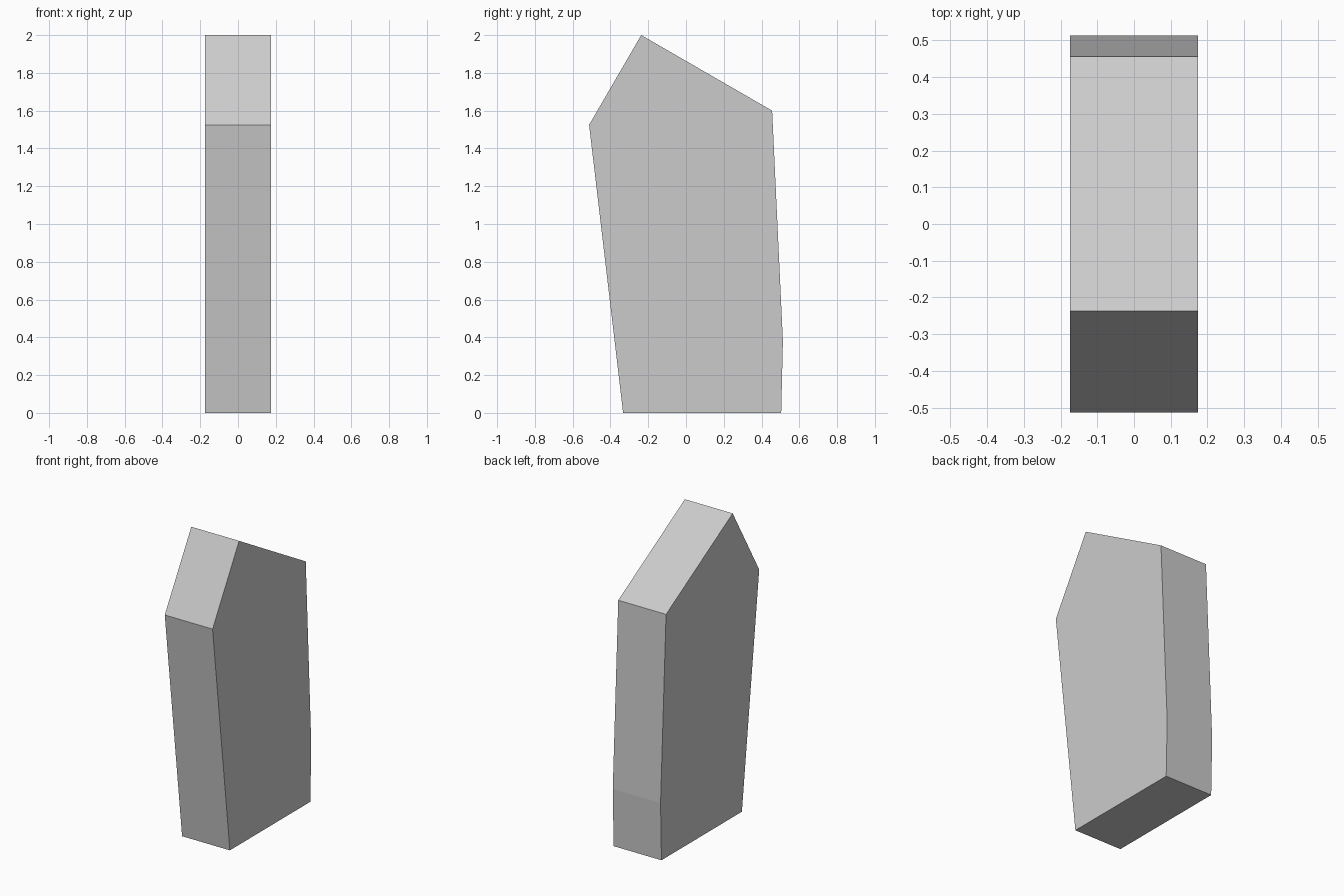
import bpy
import bmesh

if "Cube" in bpy.data.objects:
    bpy.data.objects.remove(bpy.data.objects["Cube"])

HALF_WIDTH = 0.174

# Side outline of the slab as (y, z)
OUTLINE = [(-0.333, 0.0), (0.504, 0.0), (0.513, 0.38),
           (0.456, 1.60), (-0.237, 2.0), (-0.513, 1.525)]


def extruded_slab(name, outline, half_width):
    bm = bmesh.new()
    side = bm.faces.new([bm.verts.new((-half_width, y, z)) for y, z in outline])
    # Sweep the outline across the thickness
    result = bmesh.ops.extrude_face_region(bm, geom=[side], use_keep_orig=True)
    moved = [v for v in result["geom"] if isinstance(v, bmesh.types.BMVert)]
    bmesh.ops.translate(bm, verts=moved, vec=(2 * half_width, 0, 0))
    bmesh.ops.recalc_face_normals(bm, faces=bm.faces)
    mesh = bpy.data.meshes.new(name)
    bm.to_mesh(mesh)
    bm.free()
    obj = bpy.data.objects.new(name, mesh)
    bpy.context.collection.objects.link(obj)
    return obj


# Standing stone slab with a pointed top
extruded_slab("standing_stone", OUTLINE, HALF_WIDTH)
